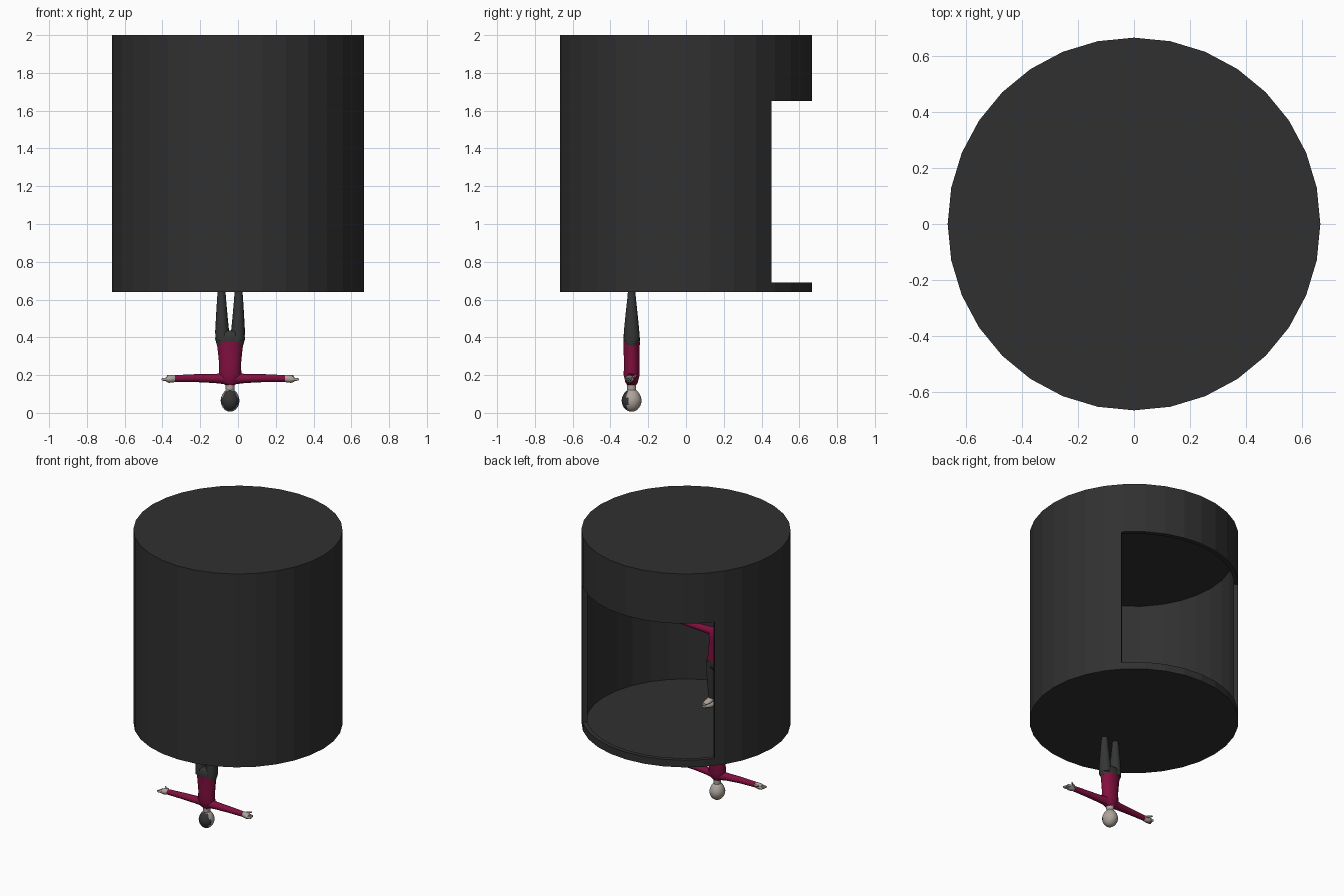
import bpy, bmesh
from math import sin, cos, pi, radians
from mathutils import Vector

cube = bpy.data.objects.get("Cube")
if cube:
    bpy.data.objects.remove(cube)


def material(name, rgb):
    m = bpy.data.materials.new(name)
    m.use_nodes = True
    m.diffuse_color = (*rgb, 1)
    m.node_tree.nodes["Principled BSDF"].inputs["Base Color"].default_value = (*rgb, 1)
    return m


CHARCOAL = material("charcoal", (0.03, 0.03, 0.03))
TROUSER = material("trouser_grey", (0.035, 0.036, 0.036))
CRIMSON = material("crimson", (0.22, 0.005, 0.05))
SKIN = material("pale_skin", (0.42, 0.37, 0.33))


def finish(name, bm, mats, smooth=True):
    bmesh.ops.recalc_face_normals(bm, faces=bm.faces)
    mesh = bpy.data.meshes.new(name)
    bm.to_mesh(mesh)
    bm.free()
    for m in mats:
        mesh.materials.append(m)
    ob = bpy.data.objects.new(name, mesh)
    bpy.context.collection.objects.link(ob)
    if smooth:
        bpy.ops.object.select_all(action='DESELECT')
        ob.select_set(True)
        bpy.context.view_layer.objects.active = ob
        bpy.ops.object.shade_smooth_by_angle(angle=radians(50))
    return ob


def prism(name, points, z0, z1):
    bm = bmesh.new()
    base = bm.faces.new([bm.verts.new((x, y, z0)) for x, y in points])
    top = bmesh.ops.extrude_face_region(bm, geom=[base])
    bmesh.ops.translate(bm, vec=(0, 0, z1 - z0),
                        verts=[v for v in top["geom"] if isinstance(v, bmesh.types.BMVert)])
    return finish(name, bm, [CHARCOAL], smooth=False)


def circle(r, n=32):
    return [(r * cos(2 * pi * i / n), r * sin(2 * pi * i / n)) for i in range(n)]


# Round room: hollow drum with a wide opening in the back wall
room = prism("round_room", circle(0.667), 0.64, 2.0)
hollow = prism("hollow_cutter", circle(0.637), 0.655, 1.85)
wedge = [(0, 0)] + [(2 * cos(radians(a)), 2 * sin(radians(a))) for a in (43, 92, 141)]
opening = prism("opening_cutter", wedge, 0.69, 1.65)
bpy.ops.object.select_all(action='DESELECT')
bpy.context.view_layer.objects.active = room
room.select_set(True)
for cutter in (hollow, opening):
    mod = room.modifiers.new("cut", 'BOOLEAN')
    mod.operation = 'DIFFERENCE'
    mod.solver = 'EXACT'
    mod.object = cutter
    bpy.ops.object.modifier_apply(modifier=mod.name)
    bpy.data.objects.remove(cutter)

# Figures are described upside down, then flipped for the one inside
CX, CY, FLOOR = -0.042, -0.288, 0.68


def loft(name, rings, axis, mat, flip, n=14):
    """Rings are (centre, radius_a, radius_b), elliptical across the axis."""
    bm = bmesh.new()
    loops = []
    for c, ra, rb in rings:
        loop = []
        for i in range(n):
            u, v = ra * cos(2 * pi * i / n), rb * sin(2 * pi * i / n)
            off = {'z': (u, v, 0), 'x': (0, v, u), 'y': (u, 0, v)}[axis]
            p = Vector(c) + Vector(off) + Vector((CX, CY, 0))
            if flip:
                p.z = 2 * FLOOR - p.z
            loop.append(bm.verts.new(p))
        loops.append(loop)
    for a, b in zip(loops, loops[1:]):
        for i in range(n):
            j = (i + 1) % n
            bm.faces.new((a[i], a[j], b[j], b[i]))
    bm.faces.new(loops[0])
    bm.faces.new(loops[-1])
    return finish(name, bm, [mat])


def head(name, flip):
    bm = bmesh.new()
    bmesh.ops.create_uvsphere(bm, u_segments=20, v_segments=14, radius=1)
    for v in bm.verts:
        taper = 1 - 0.15 * max(v.co.z, 0)
        v.co = Vector((CX + 0.05 * taper * v.co.x, CY + 0.053 * taper * v.co.y,
                       0.068 + 0.062 * v.co.z))
        if flip:
            v.co.z = 2 * FLOOR - v.co.z
    # Hair covers the side away from the face
    for f in bm.faces:
        f.material_index = int(f.calc_center_median().y < CY - 0.022)
    finish(name, bm, [SKIN, TROUSER])


def figure(tag, flip):
    def part(name, rings, axis, mat):
        loft(tag + "_" + name, rings, axis, mat, flip)

    head(tag + "_head", flip)
    part("neck", [((0, 0, 0.11), 0.022, 0.024), ((0, 0, 0.17), 0.026, 0.026)], 'z', SKIN)
    part("jumper", [((0, 0, 0.148), 0.025, 0.025), ((0, 0, 0.162), 0.05, 0.034),
                    ((0, 0, 0.2), 0.06, 0.043), ((0, 0, 0.26), 0.058, 0.042),
                    ((0, 0, 0.33), 0.065, 0.043), ((0, 0, 0.375), 0.071, 0.045)], 'z', CRIMSON)
    part("hips", [((0, 0, 0.36), 0.07, 0.043), ((0, 0, 0.39), 0.079, 0.045),
                  ((0, 0, 0.425), 0.076, 0.042), ((0, 0, 0.435), 0.05, 0.03)], 'z', TROUSER)
    for s, side in ((1, "left"), (-1, "right")):
        part(side + "_leg", [((s * 0.04, 0, 0.38), 0.036, 0.043), ((s * 0.042, 0, 0.43), 0.037, 0.042),
                             ((s * 0.044, 0, 0.52), 0.03, 0.033), ((s * 0.045, 0, 0.6), 0.024, 0.024),
                             ((s * 0.045, 0, 0.665), 0.019, 0.018)], 'z', TROUSER)
        part(side + "_foot", [((s * 0.045, -0.03, 0.665), 0.014, 0.013), ((s * 0.046, 0, 0.658), 0.022, 0.02),
                              ((s * 0.05, 0.04, 0.667), 0.024, 0.012),
                              ((s * 0.052, 0.075, 0.671), 0.014, 0.008)], 'y', SKIN)
        part(side + "_sleeve", [((s * 0.03, 0, 0.182), 0.03, 0.032), ((s * 0.08, -0.005, 0.182), 0.024, 0.027),
                                ((s * 0.18, -0.01, 0.184), 0.021, 0.022),
                                ((s * 0.292, -0.012, 0.182), 0.018, 0.018)], 'x', CRIMSON)
        # Hands: palm, fingers and thumb
        part(side + "_palm", [((s * 0.28, -0.012, 0.182), 0.013, 0.013), ((s * 0.3, -0.012, 0.181), 0.02, 0.018),
                              ((s * 0.325, -0.012, 0.179), 0.02, 0.023),
                              ((s * 0.34, -0.012, 0.178), 0.012, 0.022)], 'x', SKIN)
        for k in range(4):
            y = -0.03 + 0.012 * k
            part(f"{side}_finger_{k + 1}", [((s * 0.33, y, 0.179), 0.008, 0.006),
                                            ((s * 0.352, y, 0.177), 0.008, 0.006),
                                            ((s * (0.364 - 0.003 * k), y, 0.178), 0.004, 0.003)], 'x', SKIN)
        part(side + "_thumb", [((s * 0.3, 0.005, 0.185), 0.009, 0.008),
                               ((s * 0.335, 0.02, 0.196), 0.005, 0.005)], 'x', SKIN)


figure("hanging_figure", False)
figure("standing_figure", True)
